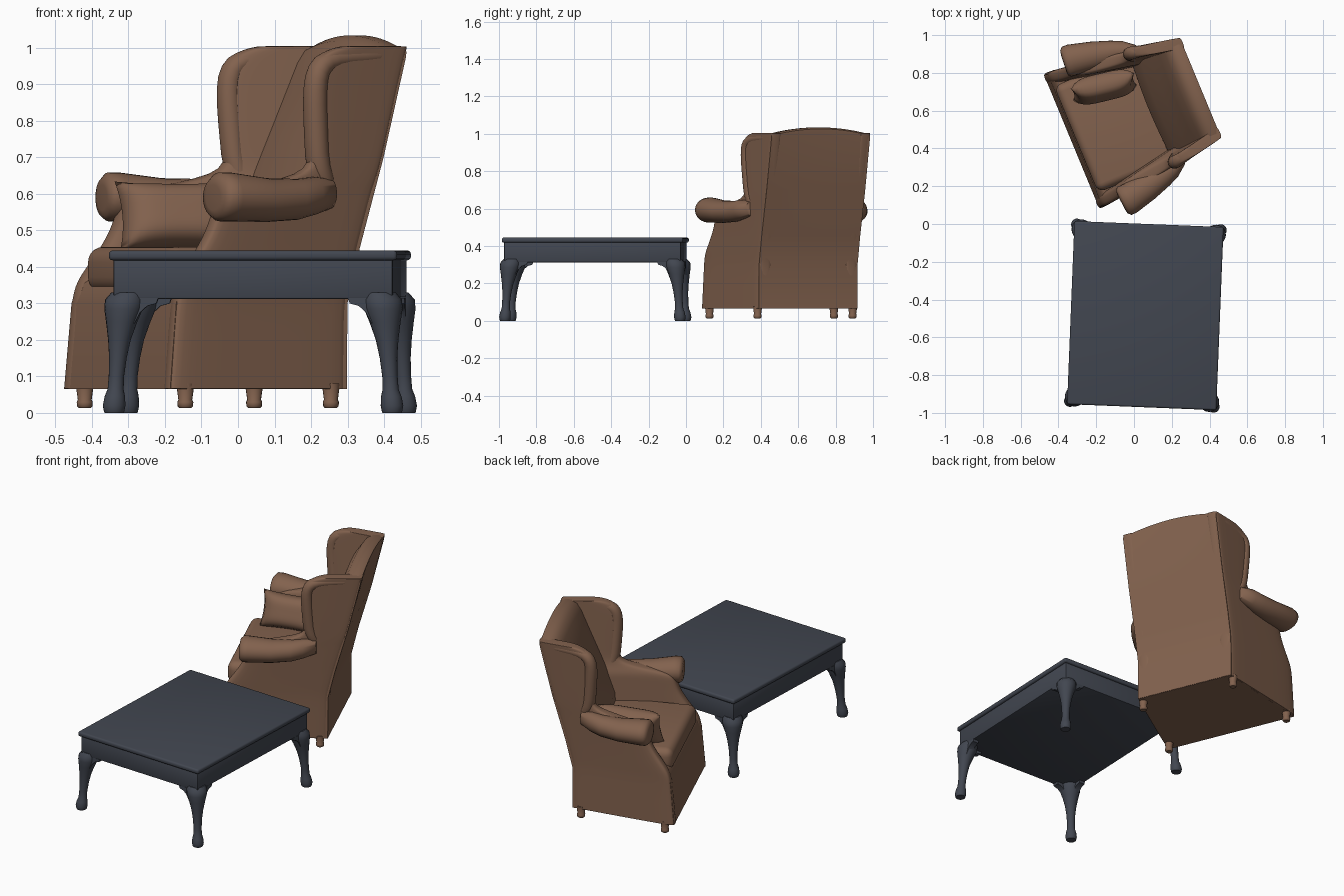
import bpy, bmesh, math
from mathutils import Matrix, Vector

if "Cube" in bpy.data.objects:
    bpy.data.objects.remove(bpy.data.objects["Cube"])


def material(name, col):
    m = bpy.data.materials.new(name)
    m.diffuse_color = (*col, 1)
    m.use_nodes = True
    m.node_tree.nodes["Principled BSDF"].inputs["Base Color"].default_value = m.diffuse_color
    return m


BROWN = material("brown upholstery", (0.225, 0.122, 0.076))
SLATE = material("slate paint", (0.054, 0.062, 0.081))

# Placement of the two pieces of furniture (each is modelled facing -y)
CHAIR = Matrix.Translation((-0.065, 0.548, 0)) @ Matrix.Rotation(math.radians(-67.5), 4, 'Z')
TABLE = Matrix.Translation((0.06, -0.485, 0)) @ Matrix.Rotation(math.radians(-2.3), 4, 'Z')


def finish(name, bm, mat, place, subsurf=0, angle=40):
    bmesh.ops.recalc_face_normals(bm, faces=bm.faces)
    bm.transform(place)
    me = bpy.data.meshes.new(name)
    bm.to_mesh(me)
    bm.free()
    me.materials.append(mat)
    me.polygons.foreach_set("use_smooth", [True] * len(me.polygons))
    if not subsurf:
        me.set_sharp_from_angle(angle=math.radians(angle))
    ob = bpy.data.objects.new(name, me)
    bpy.context.collection.objects.link(ob)
    if subsurf:
        mod = ob.modifiers.new("soften", 'SUBSURF')
        mod.levels = mod.render_levels = subsurf
    return ob


def loft(name, rings, mat, place, subsurf=0, angle=40):
    bm = bmesh.new()
    vr = [[bm.verts.new(p) for p in r] for r in rings]
    n = len(vr[0])
    for a, b in zip(vr, vr[1:]):
        for i in range(n):
            j = (i + 1) % n
            bm.faces.new((a[i], a[j], b[j], b[i]))
    bm.faces.new(vr[0])
    bm.faces.new(vr[-1])
    return finish(name, bm, mat, place, subsurf, angle)


def box(name, lo, hi, bevel, mat, place, seg=3):
    bm = bmesh.new()
    bmesh.ops.create_cube(bm, size=1)
    for v in bm.verts:
        v.co = Vector([(l + h) / 2 + c * (h - l) for l, h, c in zip(lo, hi, v.co)])
    if bevel:
        bmesh.ops.bevel(bm, geom=bm.edges[:], offset=bevel, segments=seg, profile=0.5, affect='EDGES')
    return finish(name, bm, mat, place)


def disc(x, y, z, rx, ry=None, n=16):
    ry = ry or rx
    return [(x + rx * math.cos(k * math.tau / n), y + ry * math.sin(k * math.tau / n), z) for k in range(n)]


def interp(table, z):
    if z <= table[0][0]:
        return table[0][1]
    for (a, u), (b, v) in zip(table, table[1:]):
        if z <= b:
            return u + (v - u) * (z - a) / (b - a)
    return table[-1][1]


# ---------- armchair ----------
BACK = [(0.065, 0.275), (0.3, 0.277), (0.45, 0.313), (0.7, 0.384), (1.0, 0.457)]
FRONT = [(0.065, -0.292), (0.3, -0.272), (0.36, -0.26), (0.43, -0.205), (0.5, -0.16),
         (0.57, -0.14), (0.61, -0.12), (0.65, 0.16), (0.72, 0.155), (0.85, 0.145),
         (0.93, 0.15), (0.97, 0.17), (0.995, 0.21), (1.005, 0.26)]


def yback(z):
    return interp(BACK, z)


def outer(y, z):
    return 0.287 + 0.195 * (yback(z) - y)


def panel_ring(s, z):
    yf, yb = interp(FRONT, z), yback(z)
    t = 0.078 if z < 0.64 else 0.06
    prof = [(0.2, yf), (0.8, yf), (1, yf + 0.02), (1, (yf + yb) / 2), (1, yb - 0.008), (0.92, yb),
            (0.08, yb), (0, yb - 0.008), (0, (yf + yb) / 2), (0, yf + 0.02)]
    return [(s * (outer(y, z) - t * (1 - w)), y, z) for w, y in prof]


ZS = [0.065, 0.067, 0.072, 0.18, 0.3, 0.36, 0.43, 0.5, 0.57, 0.61, 0.65, 0.72, 0.85,
      0.93, 0.97, 0.995, 1.003, 1.005]

# seat base with skirt
loft("seat_base", [[(-o, f, z), (o, f, z), (b, k, z), (-b, k, z)] for z, o, f, b, k in
                   [(0.065, 0.38, -0.288, 0.283, 0.272), (0.3, 0.375, -0.268, 0.283, 0.272),
                    (0.355, 0.37, -0.25, 0.283, 0.272), (0.37, 0.35, -0.23, 0.28, 0.27)]], BROWN, CHAIR)

for s, side in ((-1, "left"), (1, "right")):
    # arm panel and wing in one upholstered side
    loft(side + "_side_and_wing", [panel_ring(s, z) for z in ZS], BROWN, CHAIR, subsurf=2)

    # rolled arm
    rings = []
    for y, x, z, rx, rz in [(-0.168, 0.398, 0.59, 0.045, 0.035), (-0.165, 0.398, 0.59, 0.068, 0.053),
                            (-0.15, 0.399, 0.592, 0.083, 0.067), (-0.12, 0.398, 0.592, 0.083, 0.067),
                            (0.0, 0.375, 0.583, 0.074, 0.06), (0.1, 0.352, 0.585, 0.062, 0.056),
                            (0.16, 0.335, 0.595, 0.052, 0.052), (0.22, 0.30, 0.60, 0.04, 0.04)]:
        rings.append([(s * (x + p[0]), y + 0.08 * p[0], z + p[1]) for p in disc(0, 0, 0, rx, rz, 24)])
    loft(side + "_arm_roll", rings, BROWN, CHAIR, angle=60)

    # rolled edge of the wing
    path = [(0.22, 0.60), (0.182, 0.67), (0.178, 0.75), (0.17, 0.85), (0.172, 0.92), (0.19, 0.955),
            (0.23, 0.972), (0.32, 0.978), (0.42, 0.98)]
    rings = []
    for i, (y, z) in enumerate(path):
        a, b = path[max(i - 1, 0)], path[min(i + 1, len(path) - 1)]
        d = Vector((0, b[0] - a[0], b[1] - a[1])).normalized()
        nrm = Vector((0, -d.z, d.y))
        r = 0.034 if i < 6 else 0.028
        c = Vector((outer(y, z) - 0.027, y, z))
        pts = [c + Vector((r * 1.05 * p[0], 0, 0)) + nrm * r * p[1] for p in disc(0, 0, 0, 1)]
        rings.append([(s * p.x, p.y, p.z) for p in pts])
    loft(side + "_wing_roll", rings, BROWN, CHAIR, subsurf=1)

    # short turned feet
    for end, x, y in (("front", 0.36, -0.235), ("back", 0.275, 0.232)):
        loft(f"{side}_{end}_chair_foot", [disc(s * x, y, z, r) for z, r in
             [(0.013, 0.016), (0.018, 0.021), (0.03, 0.022), (0.036, 0.019), (0.08, 0.025)]], BROWN, CHAIR)

# leaning back with an arched crest
rings = []
for i in range(17):
    x = -0.285 + 0.57 * i / 16
    k = 1 - (x / 0.285) ** 2
    crest = 0.998 + 0.036 * k
    q = 0.015 * k
    prof = [(0.275, 0.066), (0.277, 0.3), (0.313, 0.45), (0.384, 0.7), (0.45, crest - 0.025),
            (0.452, crest - 0.008), (0.435, crest), (0.40, crest), (0.37, crest - 0.015),
            (0.35 - q / 2, crest - 0.05), (0.32 - q, 0.88), (0.27 - q, 0.76), (0.215 - q, 0.63),
            (0.17 - q, 0.5), (0.16, 0.4), (0.16, 0.066)]
    rings.append([(x, y, z) for y, z in prof])
loft("chair_back", rings, BROWN, CHAIR, angle=50)

# seat cushion
box("seat_cushion", (-0.305, -0.262, 0.33), (0.305, 0.22, 0.455), 0.042, BROWN, CHAIR, 5)

# loose pillow leaning against the left arm
bm = bmesh.new()
N = 16
for sgn in (-1, 1):
    grid = []
    for i in range(N + 1):
        row = []
        for j in range(N + 1):
            u, v = 2 * i / N - 1, 2 * j / N - 1
            t = max((1 - u ** 4) * (1 - v ** 4), 0) ** 0.6
            pu, pv = u * (1 - 0.08 * (1 - v * v)), v * (1 - 0.1 * (1 - u * u))
            row.append(bm.verts.new((sgn * 0.065 * t, 0.175 * pu, 0.1 * pv)))
        grid.append(row)
    for i in range(N):
        for j in range(N):
            bm.faces.new((grid[i][j], grid[i + 1][j], grid[i + 1][j + 1], grid[i][j + 1]))
bmesh.ops.remove_doubles(bm, verts=bm.verts, dist=0.0005)
lean = (Matrix.Translation((-0.2, -0.02, 0.54)) @ Matrix.Rotation(math.radians(-9), 4, 'Z')
        @ Matrix.Rotation(math.radians(-20), 4, 'Y'))
finish("pillow", bm, BROWN, CHAIR @ lean, angle=80)

# ---------- coffee table ----------
box("table_top", (-0.395, -0.485, 0.418), (0.395, 0.485, 0.445), 0.01, SLATE, TABLE)
box("table_apron", (-0.383, -0.472, 0.312), (0.383, 0.472, 0.425), 0.006, SLATE, TABLE, 2)

LEG = [(0.33, 0.345, 0.045), (0.31, 0.353, 0.054), (0.285, 0.356, 0.053), (0.25, 0.361, 0.043),
       (0.2, 0.367, 0.031), (0.15, 0.371, 0.024), (0.1, 0.375, 0.021), (0.065, 0.377, 0.022),
       (0.045, 0.379, 0.028), (0.02, 0.381, 0.031), (0.004, 0.381, 0.028), (0.0, 0.381, 0.026)]
BRACKET = [(0.04, 0.315), (-0.085, 0.315), (-0.08, 0.3), (-0.055, 0.293), (-0.035, 0.275), (-0.02, 0.245), (0.02, 0.23)]
for sx in (-1, 1):
    for sy in (-1, 1):
        tag = ("front" if sy < 0 else "back") + ("_left" if sx < 0 else "_right")
        # curved leg
        loft(tag + "_table_leg", [disc(sx * c, sy * (c + 0.087), z, r, n=20) for z, c, r in LEG], SLATE, TABLE)
        # knee brackets along both aprons
        loft(tag + "_bracket_x", [[(sx * (0.345 + a), sy * y, z) for a, z in BRACKET]
                                  for y in (0.435, 0.472)], SLATE, TABLE)
        loft(tag + "_bracket_y", [[(sx * x, sy * (0.432 + a), z) for a, z in BRACKET]
                                  for x in (0.348, 0.383)], SLATE, TABLE)
